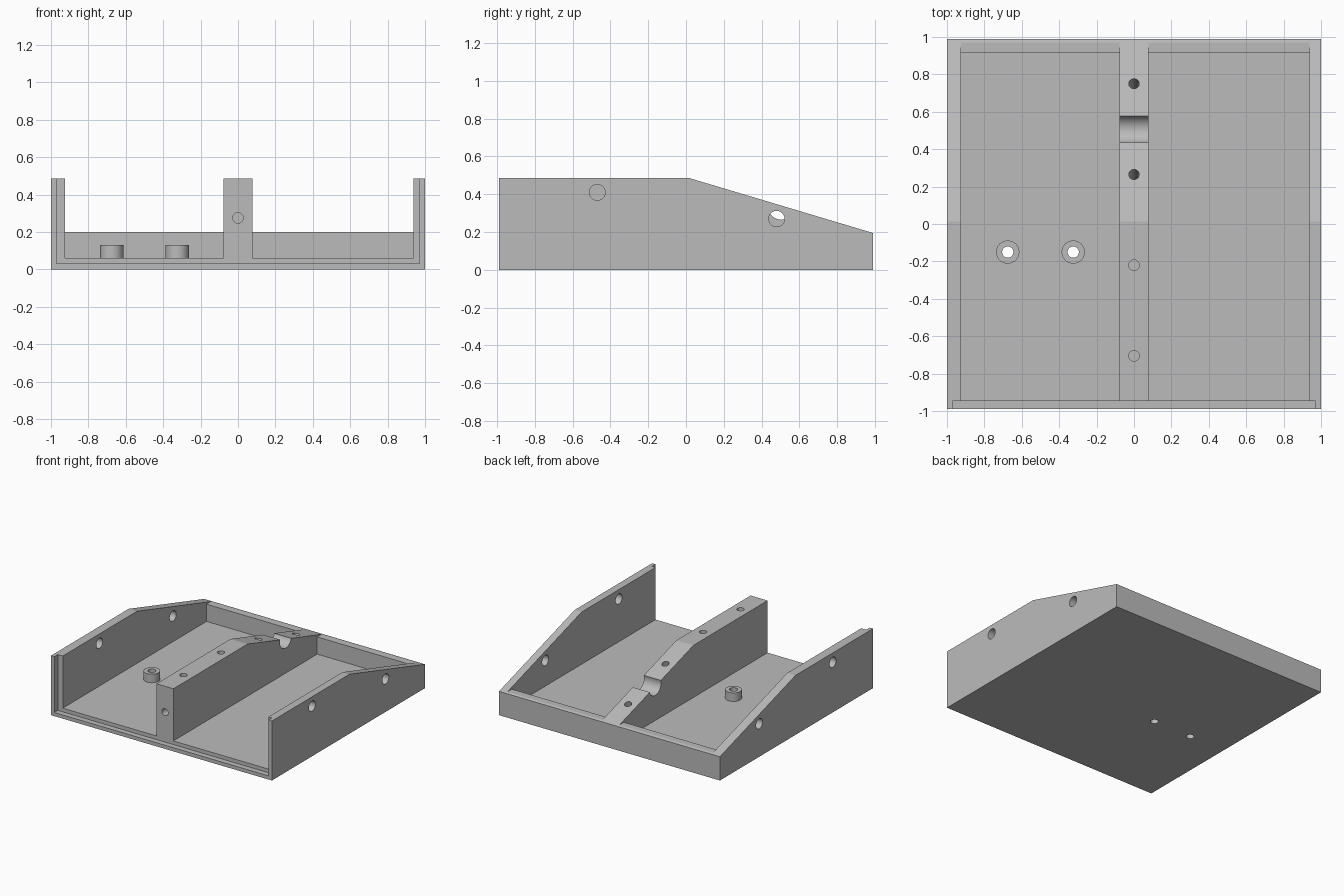
import bpy, bmesh, math
from mathutils import Matrix, Vector

cube = bpy.data.objects.get("Cube")
if cube:
    bpy.data.objects.remove(cube, do_unlink=True)

grey = bpy.data.materials.new("plain grey")
grey.use_nodes = True
COLOUR = (0.5, 0.5, 0.5, 1)
grey.diffuse_color = COLOUR
grey.node_tree.nodes["Principled BSDF"].inputs["Base Color"].default_value = COLOUR


def make(name, bm):
    bmesh.ops.recalc_face_normals(bm, faces=bm.faces)
    mesh = bpy.data.meshes.new(name)
    bm.to_mesh(mesh)
    bm.free()
    mesh.materials.append(grey)
    obj = bpy.data.objects.new(name, mesh)
    bpy.context.collection.objects.link(obj)
    return obj


def extrude_x(name, profile, x0, x1):
    """Extrude a (y, z) outline from x0 to x1."""
    bm = bmesh.new()
    face = bm.faces.new([bm.verts.new((x0, y, z)) for y, z in profile])
    geom = bmesh.ops.extrude_face_region(bm, geom=[face])["geom"]
    verts = [g for g in geom if isinstance(g, bmesh.types.BMVert)]
    bmesh.ops.translate(bm, verts=verts, vec=(x1 - x0, 0, 0))
    return make(name, bm)


def rod(name, start, end, radius):
    """Cylinder between two points."""
    a, b = Vector(start), Vector(end)
    bm = bmesh.new()
    turn = (b - a).to_track_quat("Z", "Y").to_matrix().to_4x4()
    bmesh.ops.create_cone(bm, cap_ends=True, segments=40, radius1=radius,
                          radius2=radius, depth=(b - a).length,
                          matrix=Matrix.Translation((a + b) / 2) @ turn)
    return make(name, bm)


def select(obj):
    bpy.ops.object.select_all(action="DESELECT")
    obj.select_set(True)
    bpy.context.view_layer.objects.active = obj


def cut(target, cutter):
    select(target)
    mod = target.modifiers.new("cut", "BOOLEAN")
    mod.operation, mod.solver, mod.object = "DIFFERENCE", "EXACT", cutter
    bpy.ops.object.modifier_apply(modifier=mod.name)
    bpy.data.objects.remove(cutter, do_unlink=True)


# Solid body with the sloping rear top
TOP, BACK, RIDGE, FLOOR = 0.487, 0.195, 0.013, 0.06
FRONT, REAR = -0.99, 0.99
body = extrude_x("tray_body", [(FRONT, 0), (REAR, 0), (REAR, BACK),
                               (RIDGE, TOP), (FRONT, TOP)], -1, 1)

# Two bays, leaving the side walls, centre rib and low back wall
bay = [(-1.2, FLOOR), (0.914, FLOOR), (0.914, 0.201), (1.2, 0.201),
       (1.2, 0.8), (-1.2, 0.8)]
for x0, x1 in ((-0.925, -0.077), (0.077, 0.937)):
    cut(body, extrude_x("bay_cutter", bay, x0, x1))

# Panel rebate around the open front
rebate = [(-1.2, 0.03), (-0.945, 0.03), (-0.945, 0.8), (-1.2, 0.8)]
cut(body, extrude_x("rebate_cutter", rebate, -0.97, 0.97))

# Side wall holes
for y, z in ((-0.47, 0.41), (0.48, 0.27)):
    for s in (-1, 1):
        cut(body, rod("side_cutter", (s * 0.6, y, z), (s * 1.2, y, z), 0.042))

# Round saddle across the rib
cut(body, rod("saddle_cutter", (-0.2, 0.507, 0.34), (0.2, 0.507, 0.34), 0.075))

# Blind screw holes in the rib: flat top, slope and front end
for y in (-0.705, -0.22):
    cut(body, rod("screw_cutter", (0, y, 0.6), (0, y, 0.3), 0.028))
slope = (TOP - BACK) / (REAR - RIDGE)
normal = Vector((0, slope, 1)).normalized()
for y in (0.265, 0.75):
    mouth = Vector((0, y, TOP - slope * (y - RIDGE)))
    cut(body, rod("slope_cutter", mouth + normal * 0.1, mouth - normal * 0.2, 0.028))
cut(body, rod("end_cutter", (0, -1.2, 0.275), (0, -0.75, 0.275), 0.028))

# Hollow mounting posts, drilled through the floor
for name, x in (("right_outer_post", -0.675), ("right_inner_post", -0.325)):
    post = rod(name, (x, -0.15, FLOOR), (x, -0.15, 0.13), 0.062)
    for part in (post, body):
        cut(part, rod("drill_cutter", (x, -0.15, -0.2), (x, -0.15, 0.3), 0.03))
    select(post)
    bpy.ops.object.shade_smooth_by_angle(angle=math.radians(30))

select(body)
bpy.ops.object.shade_smooth_by_angle(angle=math.radians(14))
